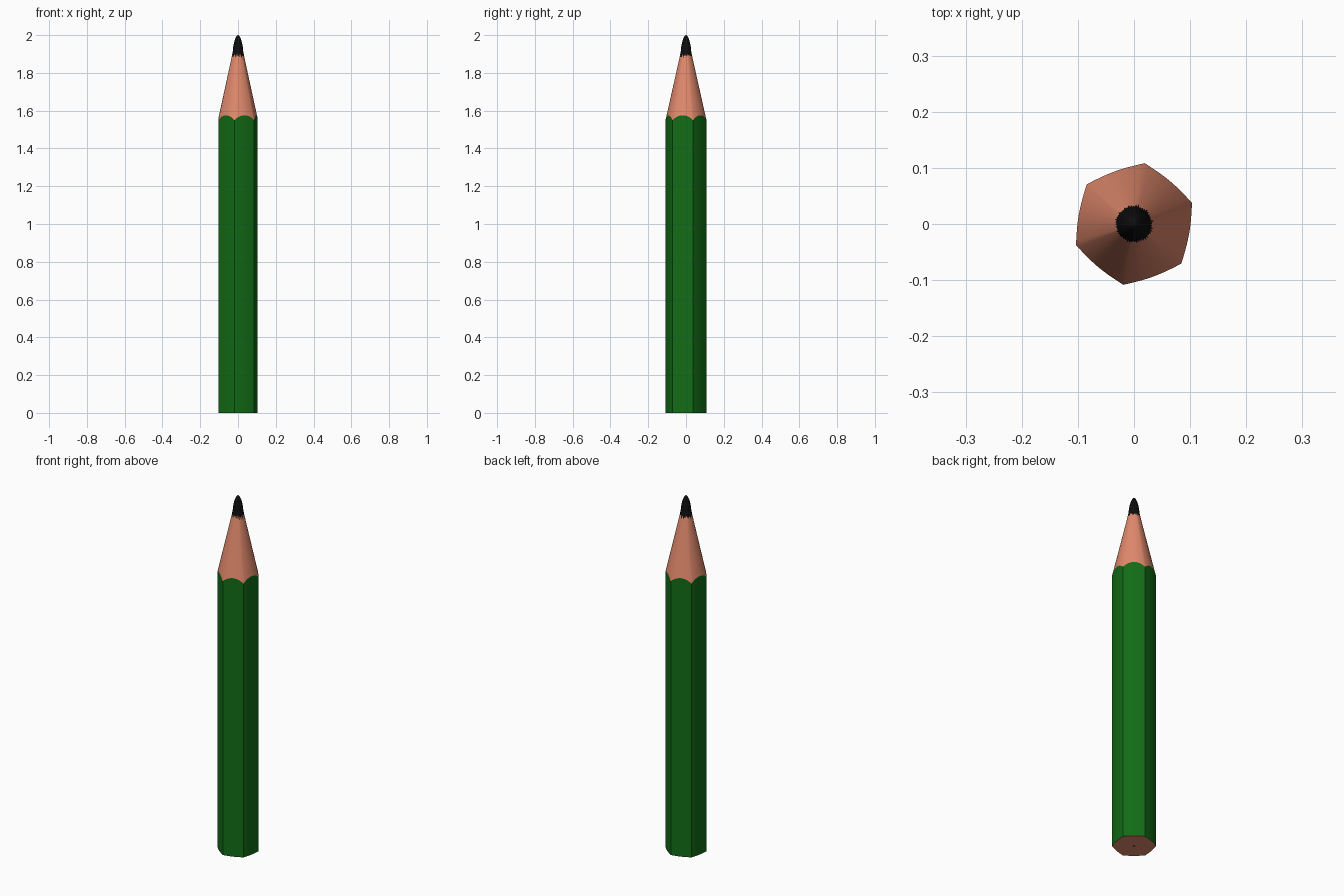
import bpy, bmesh, math, random

if "Cube" in bpy.data.objects:
    bpy.data.objects.remove(bpy.data.objects["Cube"])

random.seed(4)
N = 96            # points round the pencil, 16 per side
R = 0.11          # corner radius
TURN = math.radians(20)


def material(name, rgb):
    m = bpy.data.materials.new(name)
    m.diffuse_color = (*rgb, 1)
    m.use_nodes = True
    m.node_tree.nodes["Principled BSDF"].inputs["Base Color"].default_value = m.diffuse_color
    return m


def polar(r, a, z):
    return (r * math.cos(a), r * math.sin(a), z)


def loft(name, rings, mat, cap_end=False, angle=25):
    """Skin a stack of closed rings, bottom to top."""
    bm = bmesh.new()
    loops = [[bm.verts.new(p) for p in ring] for ring in rings]
    for lo, hi in zip(loops, loops[1:]):
        for i in range(N):
            j = (i + 1) % N
            bm.faces.new((lo[i], lo[j], hi[j], hi[i]))
    if cap_end:
        bm.faces.new(loops[-1])
    me = bpy.data.meshes.new(name)
    bm.to_mesh(me)
    bm.free()
    me.materials.append(mat)
    ob = bpy.data.objects.new(name, me)
    bpy.context.collection.objects.link(ob)
    bpy.ops.object.select_all(action='DESELECT')
    ob.select_set(True)
    bpy.context.view_layer.objects.active = ob
    bpy.ops.object.shade_smooth_by_angle(angle=math.radians(angle))
    return ob


green = material("green_paint", (0.006, 0.15, 0.008))
wood = material("wood", (0.75, 0.25, 0.15))
lead = material("lead", (0.004, 0.004, 0.004))

# Six-sided section with slightly bulged sides
angles = [TURN + math.tau * i / N for i in range(N)]
radii = []
for i in range(N):
    t = (i % (N // 6)) / (N // 6)
    flat = R * math.cos(math.pi / 6) / math.cos((t - 0.5) * math.pi / 3)
    radii.append(flat + 0.0045 * 4 * t * (1 - t))


def section(z, scale=1.0):
    return [polar(r * scale, a, z) for r, a in zip(radii, angles)]


def circle(r, z):
    return [polar(r, a, z) for a in angles]


# Scalloped paint line, and ragged line where wood meets lead
scallop = [polar(r, a, 1.55 + (R - r) * 2.5) for r, a in zip(radii, angles)]
ragged = []
for i, a in enumerate(angles):
    drop = random.uniform(0.3, 1) if i % 2 else random.uniform(0, 0.25)
    ragged.append(polar(0.030 + 0.006 * drop, a, 1.90 - 0.028 * drop))

# Painted body
loft("painted_body", [section(0), scallop], green)

# Sharpened wooden cone
loft("wood_cone", [scallop, ragged], wood, angle=30)

# Lead point with rounded tip
tip = [(0.0275, 1.915), (0.025, 1.94), (0.021, 1.96), (0.016, 1.978),
       (0.010, 1.991), (0.004, 1.999), (0.001, 2.0)]
loft("lead_point", [ragged] + [circle(r, z) for r, z in tip], lead, True, 60)

# Bare wood end with the lead core in the middle
loft("wood_end", [circle(0.006, 0), section(0)], wood)
loft("lead_core_end", [circle(0.006, 0), circle(0.001, 0)][::-1], lead)
for name in ("wood_end", "lead_core_end"):
    bm = bmesh.new()
    me = bpy.data.objects[name].data
    bm.from_mesh(me)
    for f in bm.faces:
        if f.normal.z > 0:
            f.normal_flip()
    bm.to_mesh(me)
    bm.free()
